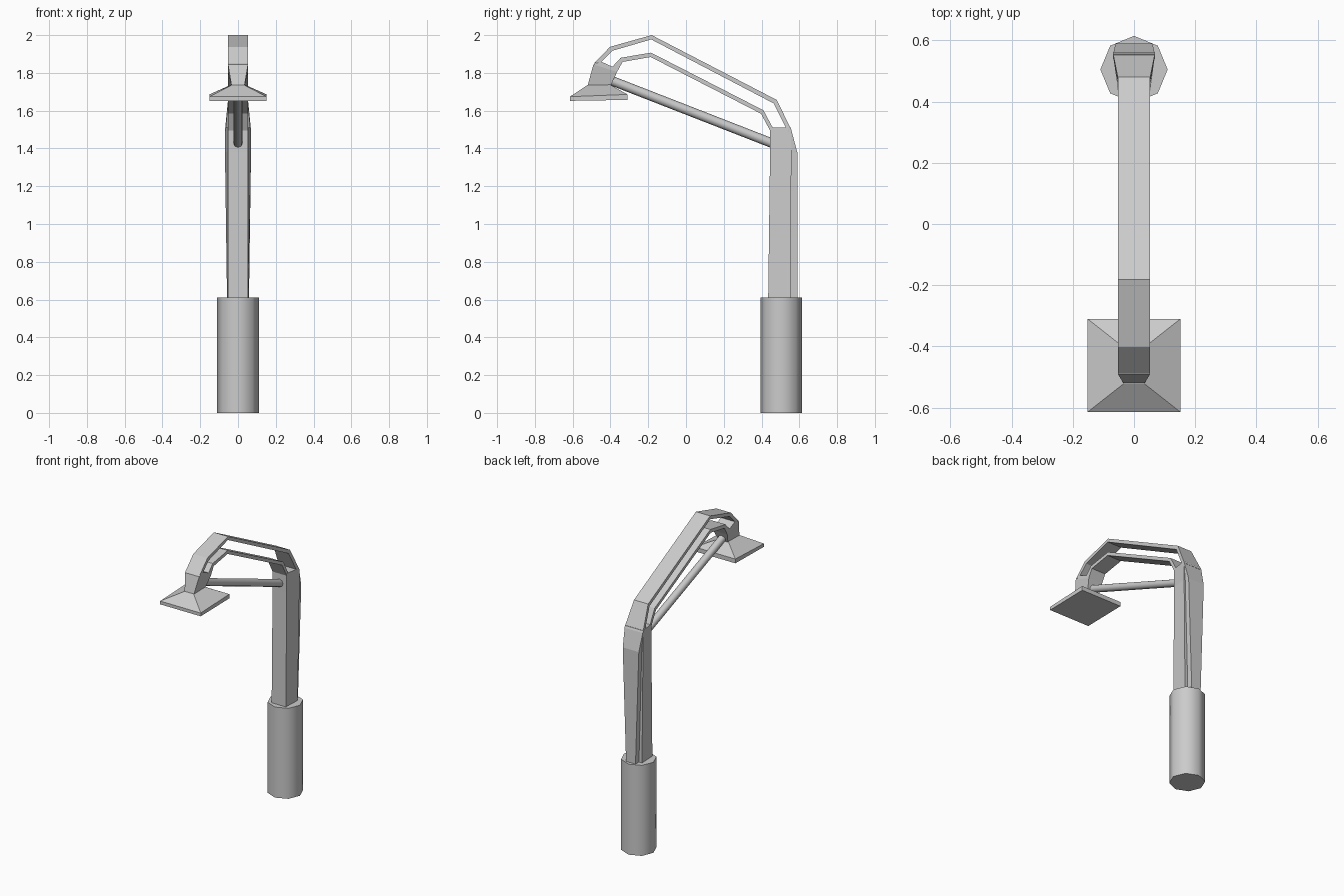
import bpy, math
from mathutils import Vector

if "Cube" in bpy.data.objects:
    bpy.data.objects.remove(bpy.data.objects["Cube"])


def mesh_object(name, verts, faces):
    me = bpy.data.meshes.new(name)
    me.from_pydata(verts, [], faces)
    me.update()
    ob = bpy.data.objects.new(name, me)
    bpy.context.collection.objects.link(ob)
    return ob


def loft(name, sections):
    """Skin mirrored four-point rings: each is ((y, z, half), (y, z, half))."""
    verts, faces = [], []
    for (ay, az, aw), (by, bz, bw) in sections:
        verts += [(-aw, ay, az), (aw, ay, az), (bw, by, bz), (-bw, by, bz)]
    for s in range(len(sections) - 1):
        for i in range(4):
            j = (i + 1) % 4
            faces.append((4 * s + i, 4 * s + j, 4 * s + 4 + j, 4 * s + 4 + i))
    n = len(verts)
    faces += [(3, 2, 1, 0), (n - 4, n - 3, n - 2, n - 1)]
    ob = mesh_object(name, verts, faces)
    bpy.context.view_layer.objects.active = ob
    bpy.ops.object.select_all(action='DESELECT')
    ob.select_set(True)
    bpy.ops.object.mode_set(mode='EDIT')
    bpy.ops.mesh.select_all(action='SELECT')
    bpy.ops.mesh.normals_make_consistent(inside=False)
    bpy.ops.object.mode_set(mode='OBJECT')
    return ob


def rod(name, a, b, radius):
    """Smooth eight-sided rod between two points."""
    a, b = Vector(a), Vector(b)
    d = b - a
    bpy.ops.mesh.primitive_cylinder_add(vertices=8, radius=radius, depth=d.length,
                                        location=(a + b) / 2)
    ob = bpy.context.object
    ob.name = name
    ob.rotation_euler = d.to_track_quat('Z', 'Y').to_euler()
    bpy.ops.object.shade_smooth_by_angle(angle=math.radians(50))


# Base sleeve and diagonal brace
bpy.ops.mesh.primitive_cylinder_add(vertices=8, radius=0.11, depth=0.612,
                                    location=(0, 0.505, 0.306))
bpy.context.object.name = "base_sleeve"
bpy.ops.object.shade_smooth_by_angle(angle=math.radians(50))
rod("brace", (0, -0.42, 1.769), (0, 0.46, 1.426), 0.025)

# Post: tapered front body plus a raised spine on the back
loft("post", [((0.435, 0.60, 0.053), (0.553, 0.60, 0.058)),
              ((0.445, 1.38, 0.053), (0.558, 1.38, 0.069)),
              ((0.445, 1.51, 0.053), (0.555, 1.51, 0.069))])
loft("post_spine", [((0.54, 0.60, 0.035), (0.59, 0.60, 0.035)),
                    ((0.54, 1.376, 0.060), (0.59, 1.376, 0.060)),
                    ((0.54, 1.50, 0.068), (0.557, 1.50, 0.068))])

# Upper and lower bent straps of the arm
W = 0.053
loft("upper_strap", [((-0.487, 1.85, W), (-0.450, 1.857, W)),
                     ((-0.402, 1.938, W), (-0.390, 1.917, W)),
                     ((-0.182, 2.0, W), (-0.184, 1.977, W)),
                     ((0.480, 1.657, W), (0.465, 1.638, W)),
                     ((0.560, 1.495, 0.069), (0.533, 1.50, 0.066))])
loft("lower_strap", [((-0.390, 1.832, W), (-0.365, 1.805, W)),
                     ((-0.346, 1.880, W), (-0.336, 1.858, W)),
                     ((-0.185, 1.907, W), (-0.187, 1.884, W)),
                     ((0.410, 1.602, W), (0.397, 1.584, W)),
                     ((0.462, 1.505, W), (0.445, 1.495, W))])

# Head block joining the straps to the lamp
loft("head", [((-0.523, 1.725, 0.033), (-0.402, 1.725, 0.033)),
              ((-0.490, 1.845, W), (-0.365, 1.805, W)),
              ((-0.450, 1.860, W), (-0.390, 1.833, W))])

# Square lamp shade: slightly tilted rim with a pyramid top
S = 0.152
loft("lamp_shade", [((-0.615, 1.652, S), (-0.310, 1.657, S)),
                    ((-0.615, 1.674, S), (-0.310, 1.686, S)),
                    ((-0.523, 1.735, 0.035), (-0.402, 1.738, 0.035))])
